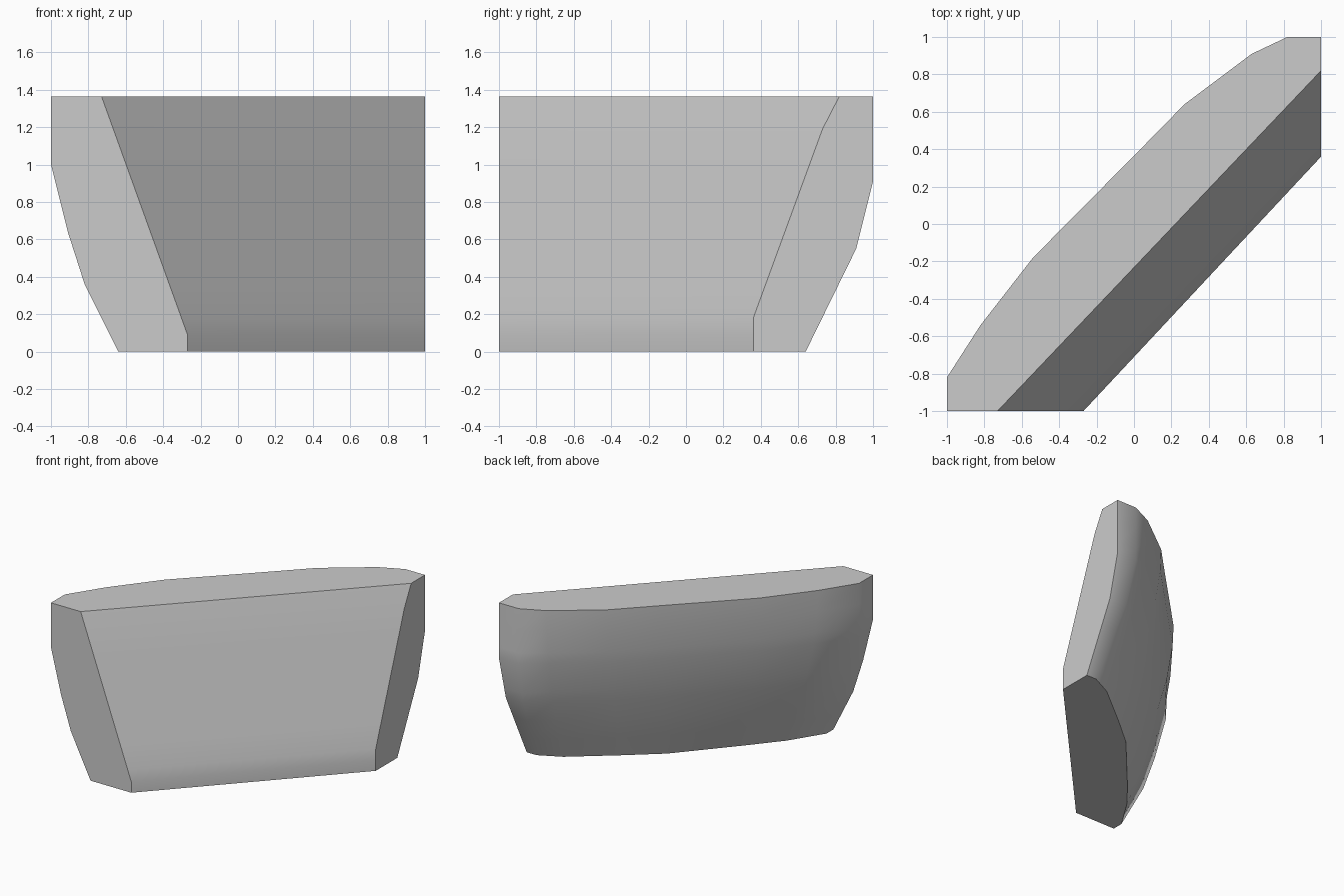
import bpy
import bmesh
import math
from mathutils import Vector

cube = bpy.data.objects.get("Cube")
if cube:
    bpy.data.objects.remove(cube, do_unlink=True)

# Plain mid grey
grey = bpy.data.materials.new("mid_grey")
grey.use_nodes = True
grey.diffuse_color = (0.6, 0.6, 0.6, 1)
grey.node_tree.nodes["Principled BSDF"].inputs["Base Color"].default_value = (0.6, 0.6, 0.6, 1)

# Inward taper of the back against height: at each end and in the middle
RIGHT = [(0, 1), (.55, .25), (.91, 0), (1.365, 0)]
LEFT = [(0, 1), (.36, .5), (.64, .25), (1, 0), (1.365, 0)]
MIDDLE = [(0, 1), (.36, .6), (.64, .34), (.91, .14), (1.19, .02), (1.365, 0)]

# Rounded back outline: top point, bottom point, taper between them
BACK = [((1, 1), (1, .64), RIGHT),
        ((.82, 1), (.91, .64), RIGHT),
        ((.63, .91), (.73, .55), MIDDLE),
        ((.27, .64), (.38, .27), MIDDLE),
        ((0, .365), (.13, .06), MIDDLE),
        ((-.54, -.18), (-.27, -.4), MIDDLE),
        ((-.82, -.54), (-.47, -.64), MIDDLE),
        ((-1, -.82), (-.64, -.91), LEFT),
        ((-1, -1), (-.64, -1), LEFT)]

# The two front corners against height
FRONT_X = [(0, -.27), (.09, -.27), (1.365, -.73)]
FRONT_Y = [(0, .36), (.18, .36), (1.19, .73), (1.365, .82)]
LEVELS = [0, .09, .18, .36, .55, .64, .91, 1, 1.19, 1.365]


def sample(curve, z):
    """Straight-line interpolation along a list of (height, value)."""
    for (z0, v0), (z1, v1) in zip(curve, curve[1:]):
        if z <= z1:
            return v0 + (v1 - v0) * (z - z0) / (z1 - z0)
    return curve[-1][1]


def section(z):
    ring = [Vector(a).lerp(Vector(b), sample(taper, z)) for a, b, taper in BACK]
    ring += [Vector((sample(FRONT_X, z), -1)), Vector((1, sample(FRONT_Y, z)))]
    return [(p.x, p.y, z) for p in ring]


# Chunk lofted through horizontal sections, leaving the two flat ends open
bm = bmesh.new()
rings = [[bm.verts.new(p) for p in section(z)] for z in LEVELS]
n = len(rings[0])
ends = ((8, 9), (10, 0))
for i in range(n):
    j = (i + 1) % n
    if (i, j) in ends:
        continue
    for low, high in zip(rings, rings[1:]):
        bm.faces.new((low[i], low[j], high[j], high[i]))

# Flat ends, bottom and top as single faces
for a, b in ends:
    bm.faces.new([r[a] for r in rings] + [r[b] for r in reversed(rings)])
bm.faces.new(rings[0])
bm.faces.new(rings[-1])
bmesh.ops.recalc_face_normals(bm, faces=bm.faces)

mesh = bpy.data.meshes.new("curved_chunk")
bm.to_mesh(mesh)
bm.free()
mesh.materials.append(grey)
chunk = bpy.data.objects.new("curved_chunk", mesh)
bpy.context.collection.objects.link(chunk)
bpy.context.view_layer.objects.active = chunk
chunk.select_set(True)
bpy.ops.object.shade_smooth_by_angle(angle=math.radians(40))
